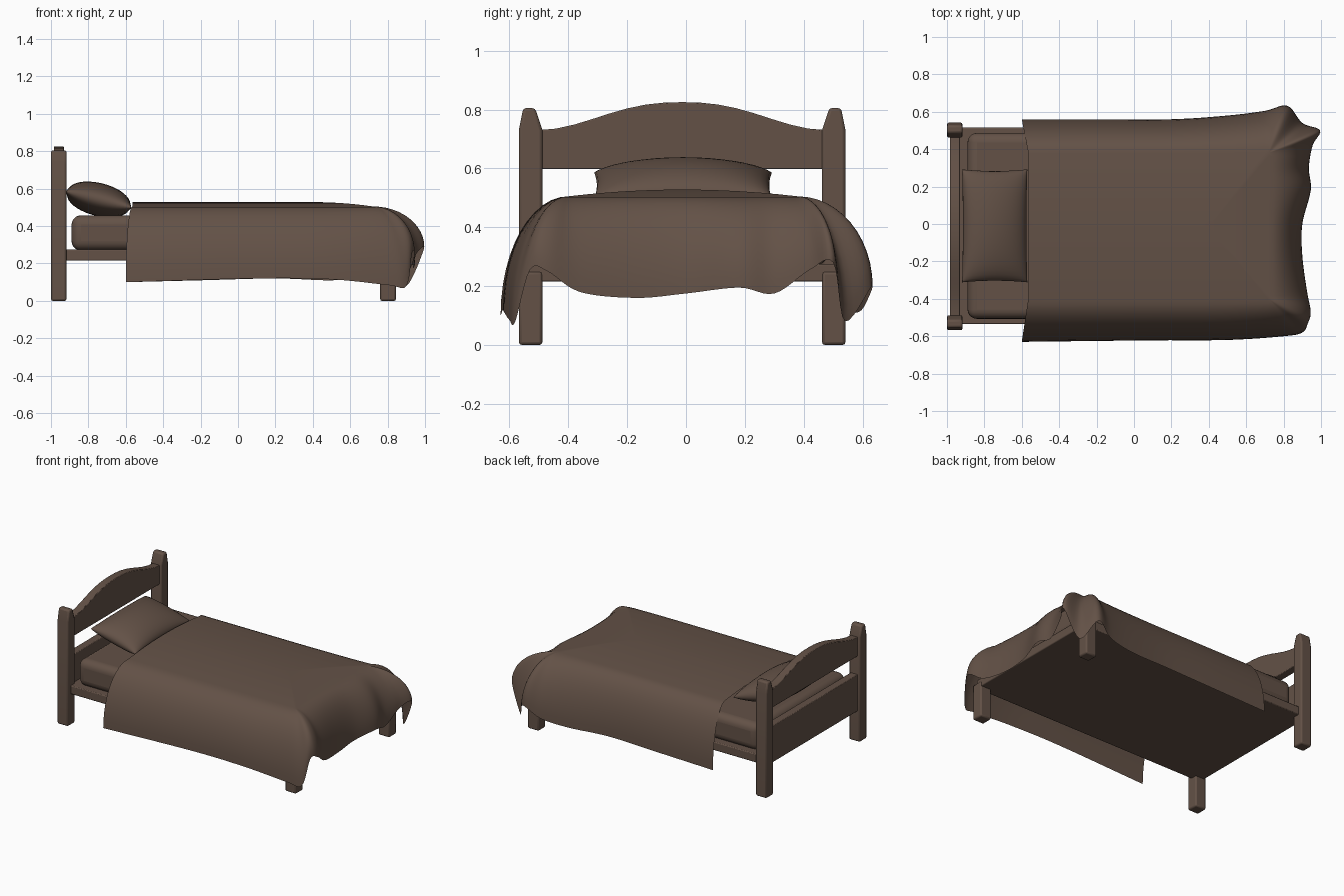
import bpy, bmesh, math
from mathutils import Vector, Matrix

cube = bpy.data.objects.get("Cube")
if cube:
    bpy.data.objects.remove(cube, do_unlink=True)

brown = bpy.data.materials.new("warm brown")
brown.use_nodes = True
COLOUR = (0.125, 0.083, 0.062, 1)
brown.diffuse_color = COLOUR
brown.node_tree.nodes["Principled BSDF"].inputs["Base Color"].default_value = COLOUR
MID_Y = -0.013


def finish(bm, name, bevel=0, segments=2, smooth=40):
    """Turn a bmesh into a named, shaded object."""
    bmesh.ops.recalc_face_normals(bm, faces=bm.faces)
    mesh = bpy.data.meshes.new(name)
    bm.to_mesh(mesh)
    bm.free()
    mesh.materials.append(brown)
    obj = bpy.data.objects.new(name, mesh)
    bpy.context.collection.objects.link(obj)
    if bevel:
        mod = obj.modifiers.new("rounded_edges", "BEVEL")
        mod.width, mod.segments = bevel, segments
    bpy.ops.object.select_all(action="DESELECT")
    obj.select_set(True)
    bpy.context.view_layer.objects.active = obj
    bpy.ops.object.shade_smooth_by_angle(angle=math.radians(smooth))
    return obj


def box(name, x, y, z, **kw):
    bm = bmesh.new()
    size = [b - a for a, b in (x, y, z)]
    centre = [(a + b) / 2 for a, b in (x, y, z)]
    bmesh.ops.create_cube(bm, size=1, matrix=Matrix.Translation(centre) @ Matrix.Diagonal((*size, 1)))
    return finish(bm, name, **kw)


def prism(name, outline, x0, x1, **kw):
    """Extrude a (y, z) outline along x."""
    bm = bmesh.new()
    face = bm.faces.new([bm.verts.new((x0, y, z)) for y, z in outline])
    new = bmesh.ops.extrude_face_region(bm, geom=[face])["geom"]
    bmesh.ops.translate(bm, vec=(x1 - x0, 0, 0), verts=[v for v in new if isinstance(v, bmesh.types.BMVert)])
    return finish(bm, name, **kw)


def spline(points, steps):
    """Catmull-Rom curve through the points."""
    pts = [Vector(p) for p in points]
    pts = [2 * pts[0] - pts[1]] + pts + [2 * pts[-1] - pts[-2]]
    out = []
    for a, b, c, d in zip(pts, pts[1:], pts[2:], pts[3:]):
        for i in range(steps):
            t = i / steps
            out.append(b + 0.5 * t * (c - a + t * (2*a - 5*b + 4*c - d + t * (3*(b - c) + d - a))))
    return out + [pts[-2]]


# Corner posts: tall tapered pair at the head, short pair at the foot
for side, word in ((1, "back"), (-1, "front")):
    def at(offset):
        return MID_Y + side * offset
    prism(f"{word}_head_post",
          [(at(y), z) for y, z in ((0.475, 0), (0.555, 0), (0.555, 0.73), (0.54, 0.805), (0.5, 0.805), (0.475, 0.73))],
          -1, -0.917, bevel=0.01)
    box(f"{word}_foot_post", (0.76, 0.845), sorted((at(0.475), at(0.555))), (0, 0.25), bevel=0.01)

# Headboard: arched upper panel and plain lower panel
HALF = 0.49
arch = [(MID_Y + HALF * t, 0.73 + 0.0475 * (1 + math.cos(math.pi * abs(t) ** 1.2)))
        for t in (i / 8 for i in range(-8, 9))]
prism("headboard_arch", [(MID_Y + HALF, 0.598), (MID_Y - HALF, 0.598)] + arch, -0.985, -0.93, bevel=0.004)
box("headboard_lower_panel", (-0.985, -0.93), (MID_Y - HALF, MID_Y + HALF), (0.215, 0.47), bevel=0.004)

# Base and mattress
box("bed_base", (-0.94, 0.84), (-0.535, 0.515), (0.215, 0.275), bevel=0.006)
box("mattress", (-0.89, 0.81), (-0.507, 0.487), (0.27, 0.457), bevel=0.05, segments=5)

# Pillow: plump in the middle and pinched along the seam
bm = bmesh.new()
N = 20
tilt = Matrix.Translation((-0.745, -0.01, 0.542)) @ Matrix.Rotation(math.radians(14), 4, "Y")
for sign in (1, -1):
    rows = []
    for i in range(N + 1):
        u = -math.cos(math.pi * i / N)
        row = []
        for j in range(N + 1):
            v = -math.cos(math.pi * j / N)
            puff = max(0, (1 - u * u) * (1 - v * v)) ** 0.45
            x = 0.18 * u * (1 - 0.04 * (1 - v * v))
            y = 0.302 * v * (1 - 0.03 * (1 - u * u))
            row.append(bm.verts.new(tilt @ Vector((x, y, sign * 0.088 * puff))))
        rows.append(row)
    for a, b in zip(rows, rows[1:]):
        for j in range(N):
            bm.faces.new((a[j], a[j + 1], b[j + 1], b[j]))
bmesh.ops.remove_doubles(bm, verts=bm.verts, dist=0.0005)
finish(bm, "pillow", smooth=80)

# Blanket: lofted from a centre line over the mattress edge to a wavy hem
hem = spline([
    (-0.6, 0.56, 0.1), (-0.2, 0.56, 0.11), (0.2, 0.56, 0.12), (0.5, 0.58, 0.11),
    (0.7, 0.605, 0.13), (0.82, 0.632, 0.2), (0.9, 0.54, 0.08), (0.995, 0.5, 0.28),
    (0.955, 0.42, 0.255), (0.935, 0.3, 0.175), (0.945, 0.18, 0.195), (0.9, 0, 0.175),
    (0.9, -0.17, 0.16), (0.925, -0.36, 0.18), (0.945, -0.47, 0.25), (0.93, -0.53, 0.255),
    (0.9, -0.58, 0.08), (0.8, -0.6, 0.085), (0.5, -0.62, 0.115), (0.1, -0.622, 0.12),
    (-0.6, -0.63, 0.1)], 6)
TOP_ROWS, DROP_ROWS = 6, 12
bm = bmesh.new()
strips = []
for h in hem:
    edge = Vector((min(max(h.x, -0.565), 0.72), min(max(h.y, -0.4), 0.38), 0.505))
    spine = Vector((min(edge.x, 0.4), MID_Y, 0.528))
    strip = []
    for i in range(TOP_ROWS):
        g = i / TOP_ROWS
        p = spine.lerp(edge, g)
        p.z = 0.528 - 0.023 * g * g
        strip.append(bm.verts.new(p))
    for i in range(DROP_ROWS + 1):
        a = math.pi / 2 * i / DROP_ROWS
        out, down = math.sin(a), 1 - math.cos(a)
        p = Vector((edge.x + (h.x - edge.x) * out, edge.y + (h.y - edge.y) * out,
                    edge.z + (h.z - edge.z) * down))
        strip.append(bm.verts.new(p))
    strips.append(strip)
for a, b in zip(strips, strips[1:]):
    for quad in zip(a, a[1:], b[1:], b):
        bm.faces.new(quad)
bmesh.ops.remove_doubles(bm, verts=bm.verts, dist=0.0005)
bmesh.ops.dissolve_degenerate(bm, edges=bm.edges, dist=0.0003)
finish(bm, "blanket", smooth=75)
